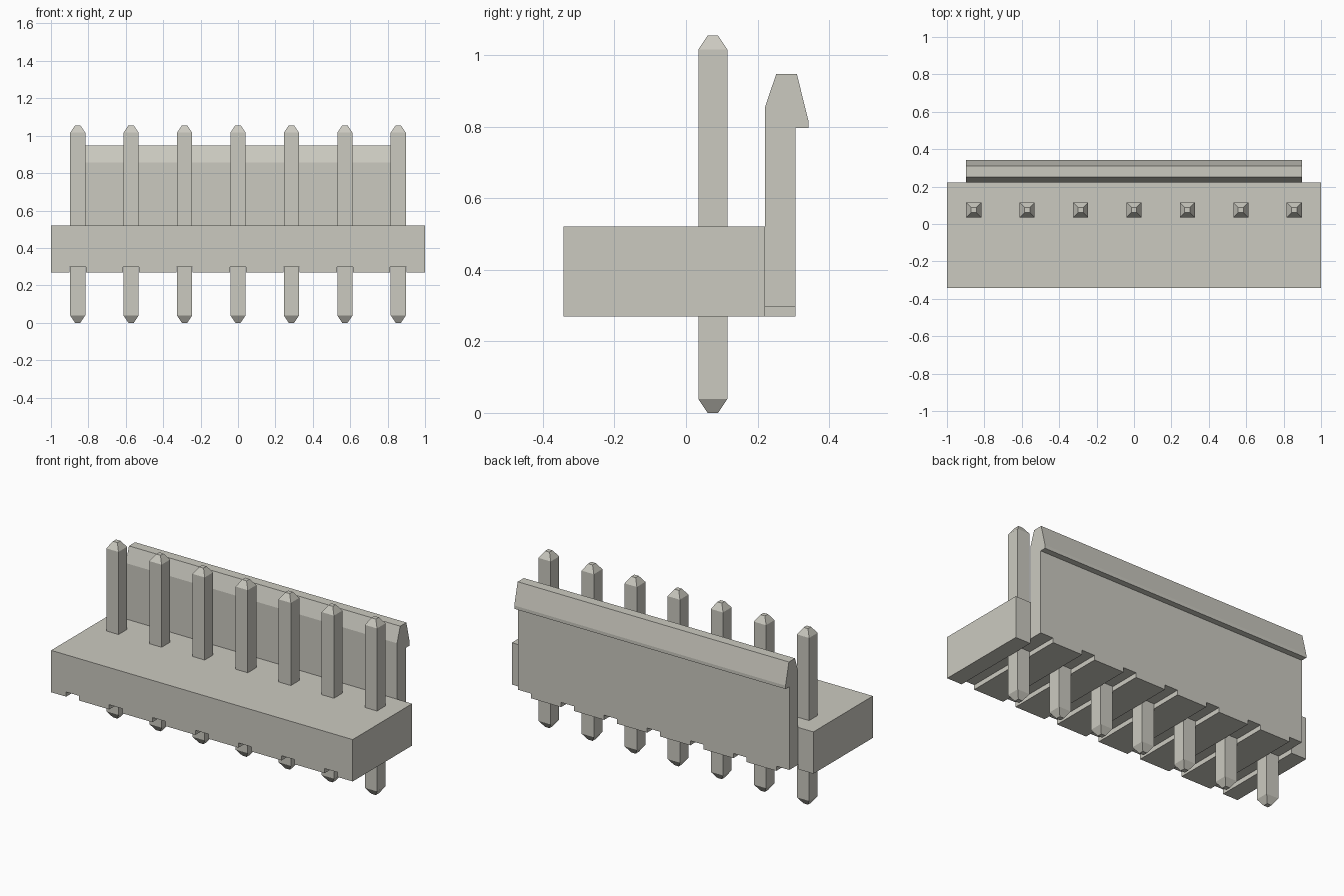
import bpy, bmesh

cube = bpy.data.objects.get("Cube")
if cube:
    bpy.data.objects.remove(cube, do_unlink=True)

PINS = 7
PITCH = 2 / PINS
PIN_X = [(i - (PINS - 1) / 2) * PITCH for i in range(PINS)]
PIN_Y = 0.075
BASE_FRONT, BASE_BACK = -0.342, 0.2215
BOTTOM, DECK, GROOVE_TOP = 0.27, 0.521, 0.298

mat = bpy.data.materials.new("warm grey")
mat.use_nodes = True
colour = (0.60, 0.59, 0.53, 1)
mat.diffuse_color = colour
mat.node_tree.nodes["Principled BSDF"].inputs["Base Color"].default_value = colour


def finish(name, bm):
    bmesh.ops.recalc_face_normals(bm, faces=bm.faces)
    mesh = bpy.data.meshes.new(name)
    bm.to_mesh(mesh)
    bm.free()
    mesh.materials.append(mat)
    obj = bpy.data.objects.new(name, mesh)
    bpy.context.collection.objects.link(obj)
    return obj


def extrude_profile(bm, profile, half):
    """Extrude a (y, z) outline along x from -half to half."""
    face = bm.faces.new([bm.verts.new((-half, y, z)) for y, z in profile])
    new = bmesh.ops.extrude_face_region(bm, geom=[face])["geom"]
    verts = [v for v in new if isinstance(v, bmesh.types.BMVert)]
    bmesh.ops.translate(bm, verts=verts, vec=(2 * half, 0, 0))


def rect(y0, y1, z0, z1):
    return [(y0, z0), (y1, z0), (y1, z1), (y0, z1)]


# Grooves under the housing, one per pin
bm = bmesh.new()
for x in PIN_X:
    before = set(bm.verts)
    extrude_profile(bm, rect(-0.5, 0.5, 0.1, GROOVE_TOP), 0.0432)
    bmesh.ops.translate(bm, verts=[v for v in bm.verts if v not in before],
                        vec=(x, 0, 0))
cutter = finish("groove_cutter", bm)
cutter.hide_render = True
cutter.hide_viewport = True
cutter.display_type = 'WIRE'


def grooved(name, profile, half):
    bm = bmesh.new()
    extrude_profile(bm, profile, half)
    obj = finish(name, bm)
    mod = obj.modifiers.new("grooves", 'BOOLEAN')
    mod.operation = 'DIFFERENCE'
    mod.solver = 'EXACT'
    mod.object = cutter
    return obj


# Housing base and the hooked latch wall behind it
grooved("housing_base", rect(BASE_FRONT, BASE_BACK, BOTTOM, DECK), 1.0)
grooved("latch_wall", [
    (BASE_BACK, BOTTOM), (0.306, BOTTOM), (0.306, 0.797), (0.342, 0.797),
    (0.342, 0.817), (0.31, 0.947), (0.252, 0.947), (BASE_BACK, 0.856)], 0.8995)

# Square pins with tapered ends
SECTIONS = [(0.0, 0.0145), (0.039, 0.0405), (1.016, 0.0405), (1.055, 0.0145)]
for n, x in enumerate(PIN_X, 1):
    bm = bmesh.new()
    rings = [[bm.verts.new((x + sx * r, PIN_Y + sy * r, z))
              for sx, sy in ((-1, -1), (1, -1), (1, 1), (-1, 1))]
             for z, r in SECTIONS]
    for low, high in zip(rings, rings[1:]):
        for i in range(4):
            j = (i + 1) % 4
            bm.faces.new((low[i], low[j], high[j], high[i]))
    bm.faces.new(rings[0])
    bm.faces.new(rings[-1])
    finish(f"pin_{n}", bm)
